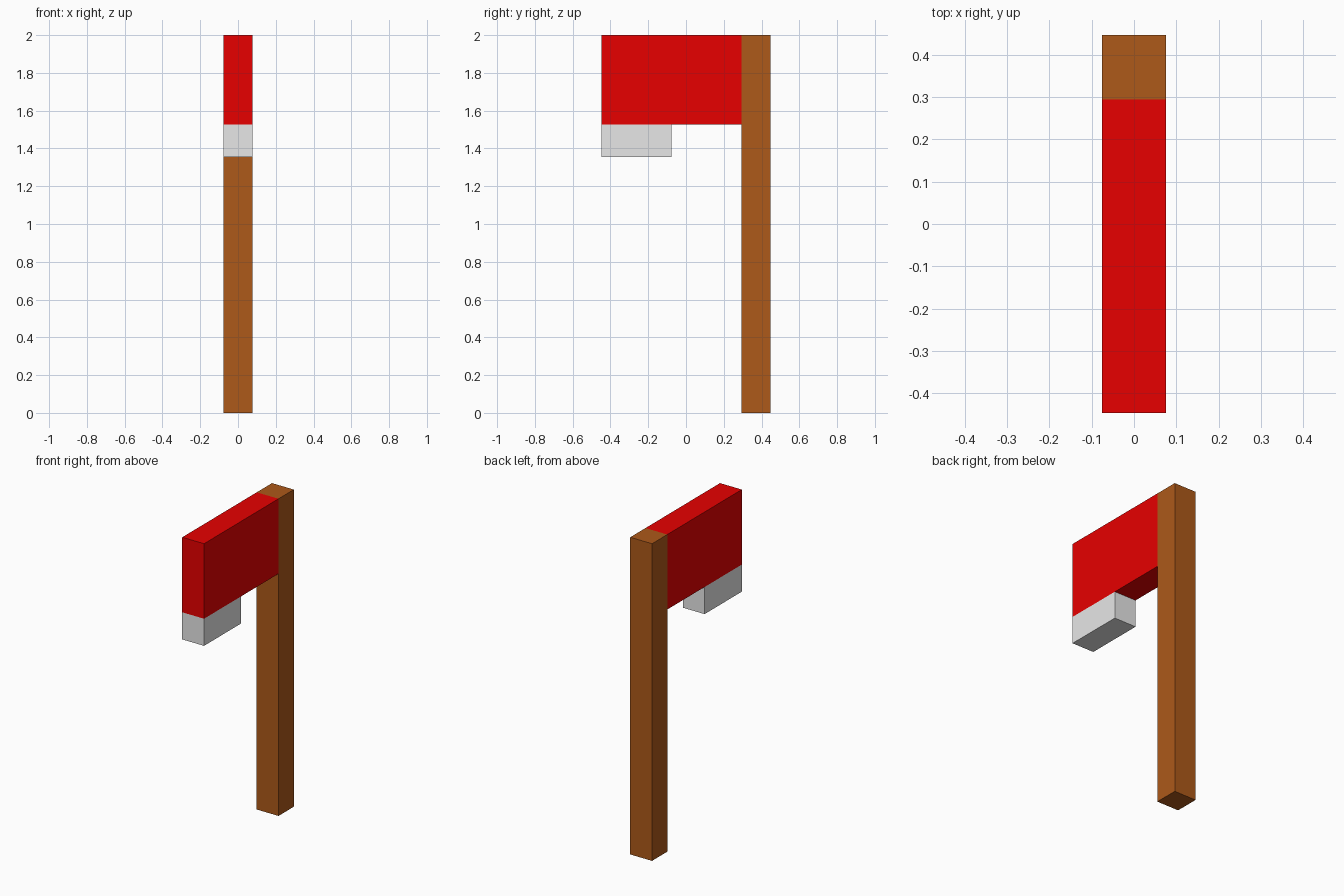
import bpy
from mathutils import Vector

default = bpy.data.objects.get("Cube")
if default:
    bpy.data.objects.remove(default, do_unlink=True)


def make_material(name, rgb):
    mat = bpy.data.materials.new(name)
    mat.use_nodes = True
    mat.diffuse_color = (*rgb, 1)
    mat.node_tree.nodes["Principled BSDF"].inputs["Base Color"].default_value = (*rgb, 1)
    return mat


def box(name, low, high, mat):
    low, high = Vector(low), Vector(high)
    bpy.ops.mesh.primitive_cube_add(size=1, location=(low + high) / 2)
    obj = bpy.context.object
    obj.name = name
    obj.scale = high - low
    bpy.ops.object.transform_apply(location=False, rotation=False, scale=True)
    obj.data.materials.append(mat)


wood = make_material("brown wood", (0.418, 0.1, 0.01))
red = make_material("red paint", (0.8, 0, 0))
steel = make_material("light grey steel", (0.8, 0.8, 0.8))

HALF = 0.076      # half thickness shared by every part
FRONT, BACK = -0.447, 0.447
JOINT = 0.295     # where the head meets the handle
HEAD_BASE = 1.527
TOP = 2.0

# Upright handle at the back
box("handle", (-HALF, JOINT, 0), (HALF, BACK, TOP), wood)
# Head reaching forward from the top of the handle
box("head", (-HALF, FRONT, HEAD_BASE), (HALF, JOINT, TOP), red)
# Blade hanging under the front half of the head
box("blade", (-HALF, FRONT, 1.356), (HALF, -0.077, HEAD_BASE), steel)
